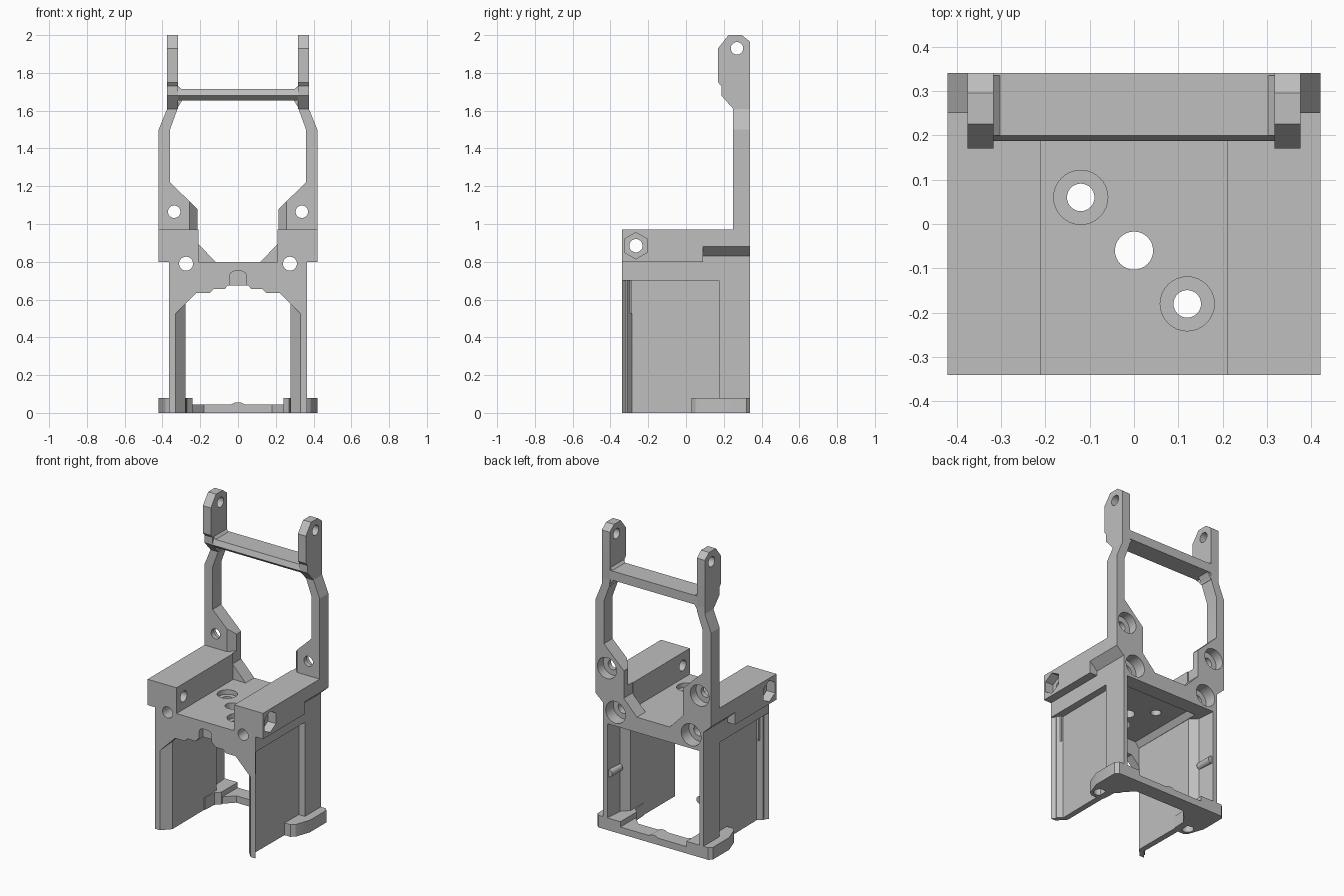
import bpy, bmesh, math
from mathutils import Vector, Matrix

if "Cube" in bpy.data.objects:
    bpy.data.objects.remove(bpy.data.objects["Cube"])

grey = bpy.data.materials.new("mid grey plastic")
grey.diffuse_color = (0.52, 0.52, 0.52, 1)
grey.use_nodes = True
grey.node_tree.nodes["Principled BSDF"].inputs["Base Color"].default_value = grey.diffuse_color


def place(axis, a, b, t):
    """Profile point (a, b) pushed to t along the axis."""
    return {"x": (t, a, b), "y": (a, t, b), "z": (a, b, t)}[axis]


def finish(name, bm):
    bmesh.ops.recalc_face_normals(bm, faces=bm.faces)
    me = bpy.data.meshes.new(name)
    bm.to_mesh(me)
    bm.free()
    me.materials.append(grey)
    ob = bpy.data.objects.new(name, me)
    bpy.context.collection.objects.link(ob)
    return ob


def prism(name, pts, axis, lo, hi, mirror=False):
    bm = bmesh.new()
    for s in ((1, -1) if mirror else (1,)):
        rings = []
        for t in (lo, hi):
            ring = []
            for a, b in pts:
                x, y, z = place(axis, a, b, t)
                ring.append(bm.verts.new((x * s, y, z)))
            rings.append(ring)
            bm.faces.new(ring)
        n = len(pts)
        for i in range(n):
            j = (i + 1) % n
            bm.faces.new((rings[0][i], rings[0][j], rings[1][j], rings[1][i]))
    return finish(name, bm)


def rods(name, specs, axis, sides=32):
    """Cylinders: (a, b, radius, lo, hi) in the plane across the axis."""
    rot = {"x": Matrix.Rotation(math.pi / 2, 4, "Y"),
           "y": Matrix.Rotation(math.pi / 2, 4, "X"), "z": Matrix()}[axis]
    bm = bmesh.new()
    for a, b, r, lo, hi in specs:
        m = Matrix.Translation(place(axis, a, b, (lo + hi) / 2)) @ rot
        bmesh.ops.create_cone(bm, cap_ends=True, segments=sides, radius1=r,
                              radius2=r, depth=hi - lo, matrix=m)
    return finish(name, bm)


def rect(a0, a1, b0, b1):
    return [(a0, b0), (a1, b0), (a1, b1), (a0, b1)]


def cut(ob, *cutters):
    bpy.context.view_layer.objects.active = ob
    for c in cutters:
        m = ob.modifiers.new("cut", "BOOLEAN")
        m.operation, m.solver, m.object = "DIFFERENCE", "EXACT", c
        bpy.ops.object.modifier_apply(modifier=m.name)


# floor slab, with the deck rails on both sides
floor = prism("floor_slab", rect(-0.365, 0.365, -0.34, 0.34), "z", 0.70, 0.80)
rail = prism("deck_rail", rect(0.21, 0.42, -0.34, 0.09), "z", 0.80, 0.97, True)
rail_back = prism("deck_rail_rear", [(0.21, 0.80), (0.365, 0.80), (0.365, 0.83),
                  (0.42, 0.88), (0.42, 0.97), (0.21, 0.97)], "y", 0.09, 0.25, True)

# stepped skirt under the front edge
half = [(0.33, 0.70), (0.33, 0.525), (0.22, 0.635), (0.15, 0.635),
        (0.13, 0.655), (0.07, 0.655), (0.055, 0.675)]
skirt = prism("front_skirt", half + [(-x, z) for x, z in reversed(half)],
              "y", -0.34, -0.285)

# side walls flaring out at 45 degrees at the front
walls = prism("side_wall", [(0.365, -0.34), (0.345, -0.318), (0.345, -0.31),
              (0.315, -0.285), (0.32, 0.175), (0.28, 0.175),
              (0.278, -0.285), (0.33, -0.34)], "z", 0.0, 0.70, True)
posts = prism("rear_post", [(0.365, 0.175), (0.365, 0.34), (0.335, 0.34),
              (0.325, 0.22), (0.28, 0.175)], "z", 0.0, 0.70, True)
rods("post_rib", [(s * 0.33, 0.37, 0.024, 0.22, 0.33) for s in (1, -1)], "y", 16)

# base: two feet joined by a low bar
feet = prism("foot", [(0.24, 0.34), (0.24, 0.17), (0.27, 0.14), (0.275, 0.05),
             (0.30, 0.03), (0.36, 0.03), (0.385, 0.05), (0.42, 0.15), (0.42, 0.32),
             (0.40, 0.34)], "z", 0.0, 0.08, True)
prism("base_bar", [(-0.24, 0.34), (0.24, 0.34), (0.24, 0.18), (0.18, 0.24),
      (-0.18, 0.24), (-0.24, 0.18)], "z", 0.0, 0.045)
prism("bar_bump", [(-0.035, 0.045), (0.035, 0.045), (0.015, 0.055), (-0.015, 0.055)],
      "y", 0.24, 0.34)

# tall rear frame uprights
frame = prism("rear_upright", [(0.12, 0.80), (0.215, 0.90), (0.215, 1.08), (0.36, 1.22),
              (0.36, 1.50), (0.32, 1.61), (0.315, 1.655), (0.375, 1.655), (0.375, 1.61),
              (0.42, 1.50), (0.42, 0.88), (0.365, 0.83), (0.365, 0.80)],
              "y", 0.25, 0.34, True)

# top ears and the crossbar between them
ears = prism("top_ear", [(0.25, 1.61), (0.187, 1.68), (0.187, 1.73), (0.17, 1.75),
             (0.17, 1.93), (0.225, 2.0), (0.295, 2.0), (0.34, 1.965), (0.34, 1.65),
             (0.335, 1.61)], "x", 0.317, 0.375, True)
prism("crossbar", [(0.187, 1.68), (0.20, 1.715), (0.34, 1.715), (0.34, 1.655),
      (0.215, 1.655)], "x", -0.317, 0.317)
# small fillets where the crossbar meets the ears
prism("crossbar_fillet", [(0.317, 1.715), (0.302, 1.715), (0.317, 1.73)],
      "y", 0.20, 0.335, True)
prism("crossbar_brace", [(0.317, 1.655), (0.295, 1.655), (0.317, 1.62)],
      "y", 0.25, 0.335, True)

# cutters
S = (1, -1)
long_holes = rods("cut_long", [(s * 0.275, 0.79, 0.037, -0.5, 0.5) for s in S], "y")
long_bores = rods("cut_long_bore", [(s * 0.275, 0.79, 0.072, 0.26, 0.5) for s in S], "y")
up_holes = rods("cut_up", [(s * 0.338, 1.065, 0.033, 0.1, 0.5) for s in S], "y")
up_bores = rods("cut_up_bore", [(s * 0.338, 1.065, 0.069, 0.28, 0.5) for s in S], "y")
deck_holes = rods("cut_deck", [(-0.12, 0.06, 0.031, 0.5, 1), (0, -0.06, 0.043, 0.5, 1),
                  (0.12, -0.18, 0.031, 0.5, 1)], "z")
deck_bores = rods("cut_deck_bore", [(-0.12, 0.06, 0.061, 0.77, 1),
                  (0.12, -0.18, 0.061, 0.77, 1)], "z")
rail_holes = rods("cut_rail", [(-0.265, 0.885, 0.035, -0.6, 0.6)], "x")
hexagon = [(-0.265 + 0.07 * math.sin(i * math.pi / 3),
            0.885 + 0.07 * math.cos(i * math.pi / 3)) for i in range(6)]
rail_hex = prism("cut_hex", hexagon, "x", 0.36, 0.5, True)
ear_holes = rods("cut_ear", [(0.27, 1.93, 0.033, -0.6, 0.6)], "x")
foot_holes = rods("cut_foot", [(s * 0.345, 0.09, 0.036, -0.1, 0.06) for s in S], "z")
arch = [(0.045, 0.6), (0.045, 0.725), (0.038, 0.742), (0.022, 0.75)]
notch = prism("cut_notch", arch + [(-x, z) for x, z in reversed(arch)], "y", -0.4, -0.30)
recess = prism("cut_recess", [(-0.277, 0.6), (0.277, 0.6), (0.277, 0.70), (0.25, 0.735),
               (-0.25, 0.735), (-0.277, 0.70)], "y", -0.285, 0.24)
bevel = prism("cut_bevel", [(0.2, 0.24), (0.265, 0.24), (0.2, 0.31)],
              "z", 0.97, 1.12, True)

cut(floor, recess, deck_holes, deck_bores, long_holes, long_bores, notch)
cut(skirt, notch)
cut(rail, long_holes, rail_holes, rail_hex)
cut(rail_back, long_holes)
cut(frame, long_holes, long_bores, up_holes, up_bores, bevel)
cut(ears, ear_holes)
cut(feet, foot_holes)

# remove the cutters, then smooth only the round holes
for ob in list(bpy.data.objects):
    if ob.name.startswith("cut_"):
        bpy.data.objects.remove(ob, do_unlink=True)
for ob in bpy.data.objects:
    ob.select_set(True)
    bpy.context.view_layer.objects.active = ob
bpy.ops.object.shade_smooth_by_angle(angle=math.radians(20))
